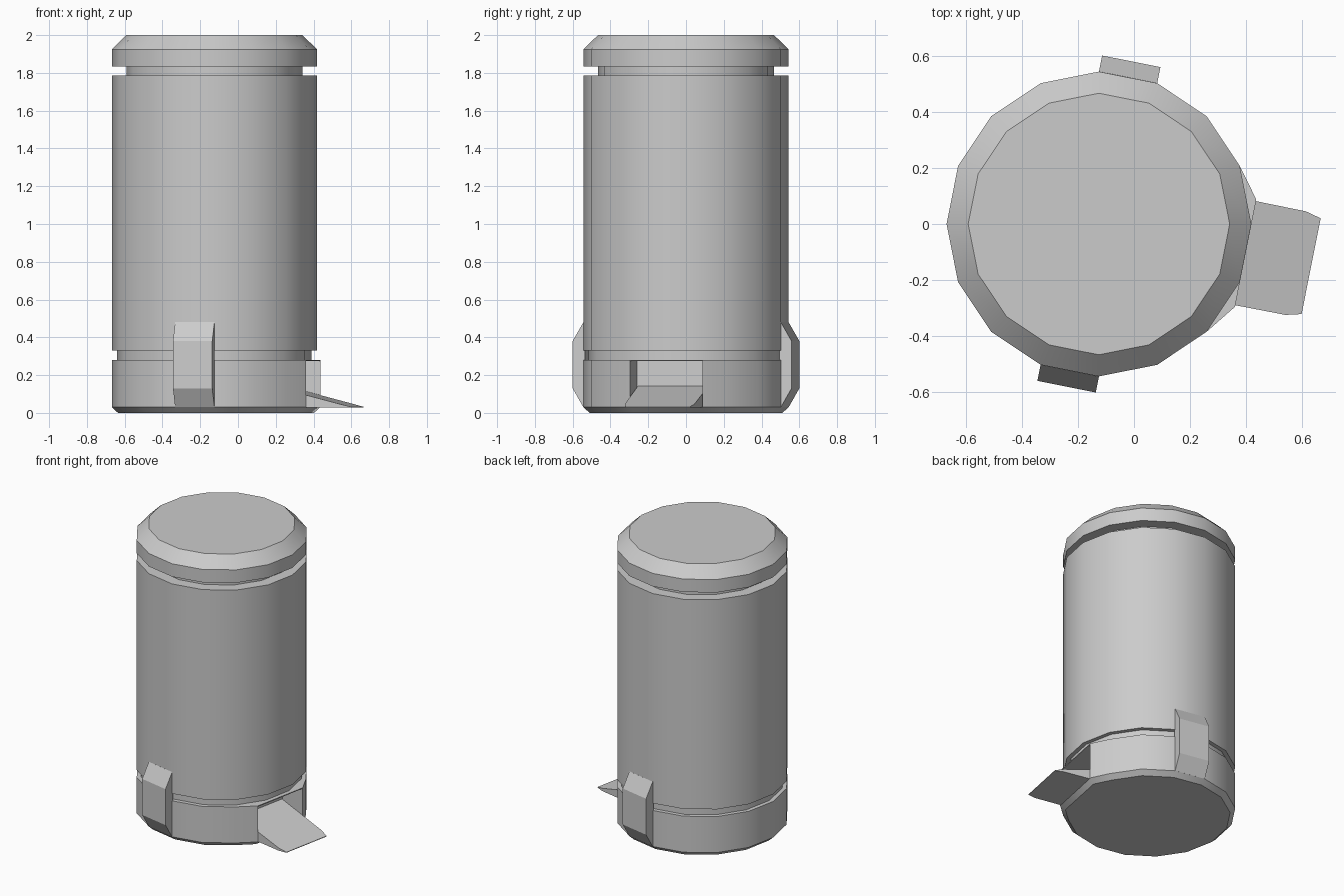
import bpy, bmesh, math
from mathutils import Matrix

if "Cube" in bpy.data.objects:
    bpy.data.objects.remove(bpy.data.objects["Cube"])

# Everything is built around the bin axis with the pedal on local +x,
# then turned and shifted into place.
PLACE = Matrix.Translation((-0.125, 0, 0)) @ Matrix.Rotation(math.radians(-11.25), 4, 'Z')
SIDES, R = 16, 0.543


def ring(r):
    step = 2 * math.pi / SIDES
    return [(r * math.cos((i + 0.5) * step), r * math.sin((i + 0.5) * step)) for i in range(SIDES)]


def loft(name, rings, bottom=True, top=True, turn=None):
    """Skin a stack of equal-length 3D rings."""
    bm = bmesh.new()
    loops = [[bm.verts.new(p) for p in r] for r in rings]
    n = len(loops[0])
    for a, b in zip(loops, loops[1:]):
        for i in range(n):
            j = (i + 1) % n
            bm.faces.new((a[i], a[j], b[j], b[i]))
    if bottom:
        bm.faces.new(loops[0][::-1])
    if top:
        bm.faces.new(loops[-1])
    bmesh.ops.recalc_face_normals(bm, faces=bm.faces)
    bm.transform(PLACE @ (turn or Matrix()))
    me = bpy.data.meshes.new(name)
    bm.to_mesh(me)
    bm.free()
    ob = bpy.data.objects.new(name, me)
    bpy.context.collection.objects.link(ob)
    bpy.ops.object.select_all(action='DESELECT')
    ob.select_set(True)
    bpy.context.view_layer.objects.active = ob
    bpy.ops.object.shade_smooth_by_angle(angle=math.radians(30))
    return ob


def flat(outline, z):
    return [(x, y, z) for x, y in outline]


# Bin body, neck grooves and bevelled lid
profile = [(0.515, 0.275), (0.515, 0.33), (R, 0.33), (R, 1.785), (0.466, 1.785),
           (0.466, 1.835), (R, 1.835), (R, 1.925), (0.466, 2.0)]
loft("body_and_lid", [flat(ring(r), z) for r, z in profile])

# Base: the facet above the pedal is widened, with a recess cut into it
W, FRONT, BACK = 0.195, 0.533, 0.35
mid = ring(R)[1:-1]
wide = [(FRONT, W)] + mid + [(FRONT, -W)]
notched = [(BACK, W)] + wide + [(BACK, -W)]
loft("base_foot", [flat([(x * 0.94, y * 0.94) for x, y in wide], 0), flat(wide, 0.03)], top=False)
loft("base_wall", [flat(notched, 0.03), flat(notched, 0.28)], bottom=False)
recess = [(BACK, -W), (FRONT, -W), (FRONT, W), (BACK, W)]
loft("recess_roof", [flat(recess, 0.274), flat(recess, 0.28)])

# Pedal: sloping wedge with clipped corners
plan = [(BACK, -0.19), (0.715, -0.188), (0.771, -0.174),
        (0.771, 0.174), (0.715, 0.188), (BACK, 0.19)]
slope = lambda x: 0.032 + 0.11 * (0.771 - x) / (0.771 - BACK)
loft("pedal", [flat(plan, 0.028), [(x, y, slope(x)) for x, y in plan]])

# Side clips, one on each side
clip = [(0.525, 0.03), (0.533, 0.03), (0.591, 0.13), (0.591, 0.38), (0.533, 0.48), (0.525, 0.48)]
for side, ang in (("back", 0), ("front", math.pi)):
    loft(side + "_clip", [[(x, y, z) for y, z in clip] for x in (-0.106, 0.106)],
         turn=Matrix.Rotation(ang, 4, 'Z'))
